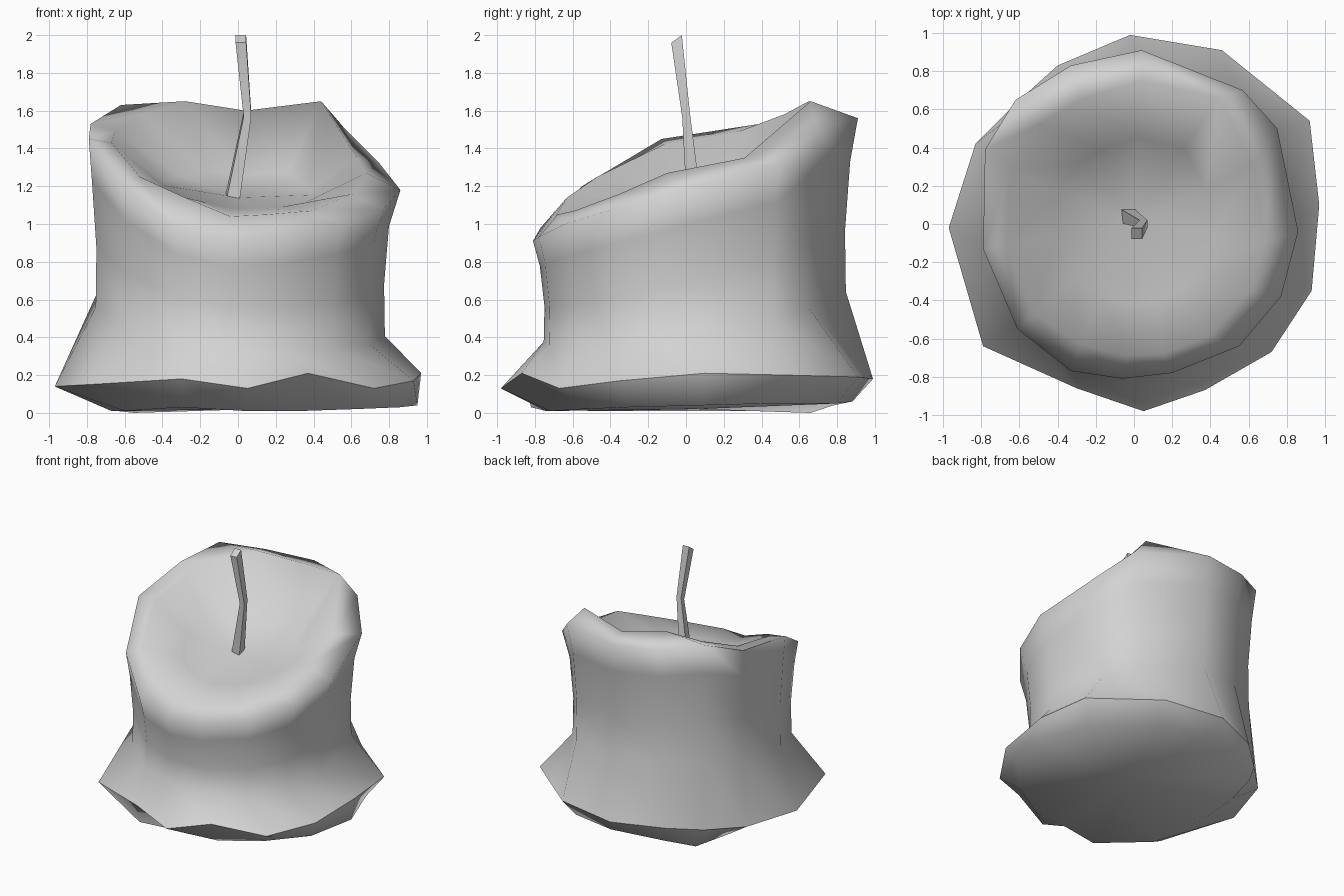
import bpy
import bmesh
from mathutils import Vector

cube = bpy.data.objects.get("Cube")
if cube:
    bpy.data.objects.remove(cube, do_unlink=True)


def make_material(name, colour):
    mat = bpy.data.materials.new(name)
    mat.use_nodes = True
    mat.diffuse_color = colour
    mat.node_tree.nodes["Principled BSDF"].inputs["Base Color"].default_value = colour
    return mat


grey = make_material("plain grey", (0.65, 0.65, 0.65, 1))


def loft(name, rings, start_tip=None, end_tip=None, sharp_angle=1.7, sharp_ring=None):
    """Skin a list of equal rings; each end closes flat or onto a tip point."""
    bm = bmesh.new()
    loops = [[bm.verts.new(p) for p in ring] for ring in rings]
    count = len(loops[0])
    for low, high in zip(loops, loops[1:]):
        for i in range(count):
            j = (i + 1) % count
            bm.faces.new((low[i], low[j], high[j], high[i]))
    for loop, tip in ((loops[0], start_tip), (loops[-1], end_tip)):
        if tip is None:
            bm.faces.new(loop)
        else:
            centre = bm.verts.new(tip)
            for i in range(count):
                bm.faces.new((loop[i], loop[(i + 1) % count], centre))
    if sharp_ring is not None:
        ring = loops[sharp_ring]
        for i in range(count):
            bm.edges.get((ring[i - 1], ring[i])).smooth = False
    bmesh.ops.recalc_face_normals(bm, faces=bm.faces)
    mesh = bpy.data.meshes.new(name)
    bm.to_mesh(mesh)
    bm.free()
    mesh.materials.append(grey)
    obj = bpy.data.objects.new(name, mesh)
    bpy.context.collection.objects.link(obj)
    bpy.ops.object.select_all(action='DESELECT')
    obj.select_set(True)
    bpy.context.view_layer.objects.active = obj
    bpy.ops.object.shade_smooth_by_angle(angle=sharp_angle, keep_sharp_edges=True)


# Irregular wax outlines, running clockwise from the back
foot = [(.05, .88, .06), (.42, .8, .05), (.82, .45, .05), (.95, .08, .04),
        (.86, -.3, .03), (.62, -.55, .02), (.33, -.72, .01), (.04, -.74, .01),
        (-.3, -.82, .03), (-.6, -.5, .01), (-.67, -.02, .01),
        (-.64, .35, .01), (-.55, .66, 0), (-.36, .78, .04)]
flare = [(-.02, .99, .18), (.46, .91, .19), (.92, .54, .2), (.97, .1, .21),
         (.93, -.35, .17), (.72, -.67, .13), (.37, -.87, .21), (.05, -.98, .13),
         (-.3, -.86, .18), (-.79, -.64, .15), (-.97, -.02, .14),
         (-.83, .42, .14), (-.61, .64, .14), (-.4, .83, .17)]
shoulder = [(.04, .91, 1.56), (.57, .7, 1.5), (.75, .5, 1.32), (.86, -.04, 1.18),
            (.77, -.38, 1.08), (.55, -.64, 1), (.2, -.78, .93), (-.06, -.81, .91),
            (-.33, -.77, .98), (-.61, -.55, 1.2), (-.79, -.13, 1.45),
            (-.78, .39, 1.53), (-.62, .65, 1.63), (-.33, .83, 1.58)]
crest = [(.04, .75, 1.6), (.44, .66, 1.65), (.63, .31, 1.35), (.68, -.1, 1.27),
         (.61, -.35, 1.16), (.39, -.59, 1.07), (.15, -.68, 1.05), (-.04, -.69, 1.04),
         (-.28, -.63, 1.14), (-.52, -.47, 1.25), (-.67, -.1, 1.43),
         (-.65, .28, 1.49), (-.5, .52, 1.58), (-.28, .65, 1.65)]

# Rings derived from those outlines


def wall(fraction, scale):
    """Shrunken copy of the shoulder, part of the way up from the waist."""
    ring = []
    for x, y, z in shoulder:
        low = .5 + .16 * y - .1 * x
        ring.append((x * (scale - .03 * x), y * scale, low + (z - low) * fraction))
    return ring


basin = [(x * .6, y * .6, 1.1 + (z - 1.1) * .32) for x, y, z in crest]

loft("candle_body",
     [foot, flare, wall(0, .93), wall(.35, .925), wall(.75, .955), shoulder, crest, basin],
     start_tip=(.1, .05, .02), end_tip=(0, .02, 1.14), sharp_ring=1)

# Bent square wick with a slanted tip
path = [((-.03, .04, 1.13), .036), ((.05, 0, 1.58), .02), ((.015, -.05, 1.98), .028)]
corners = [Vector(c) for c in ((-1, -1, -.7), (1, -1, -.7), (1, 1, .7), (-1, 1, .7))]
loft("wick", [[Vector(p) + c * r for c in corners] for p, r in path], sharp_angle=.7)
